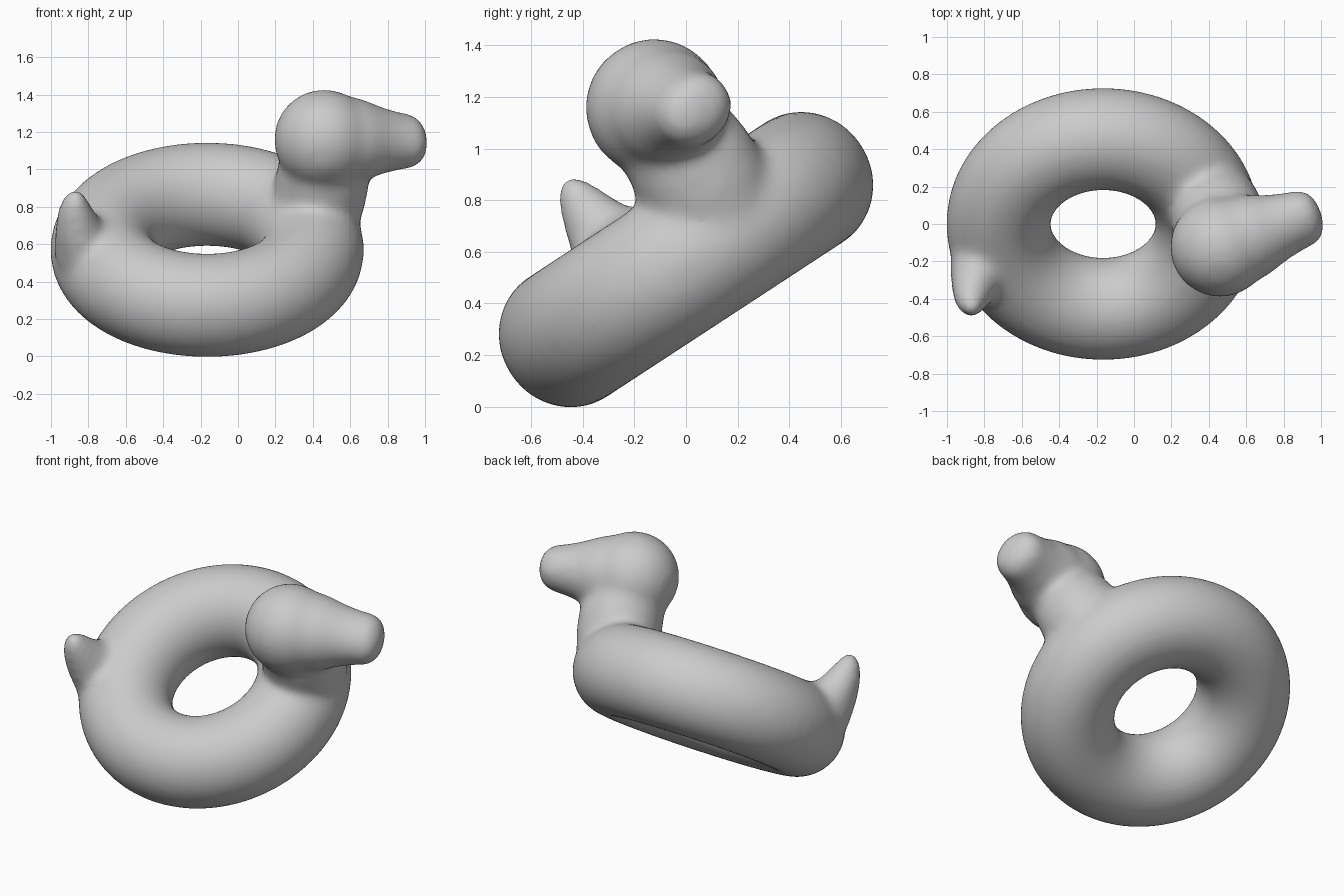
import bpy, bmesh, math
from mathutils import Vector

if "Cube" in bpy.data.objects:
    bpy.data.objects.remove(bpy.data.objects["Cube"])

parts = []


def loft(name, rings, steps=32):
    """Closed tube through rings of (centre, half size across y, half size on the other axis)."""
    bm = bmesh.new()
    axis = (Vector(rings[-1][0]) - Vector(rings[0][0])).normalized()
    side = Vector((0, 1, 0))
    side = (side - axis * side.dot(axis)).normalized()
    other = axis.cross(side)
    loops = []
    for c, a, b in rings:
        loops.append([bm.verts.new(Vector(c)
                                   + side * a * math.cos(2 * math.pi * i / steps)
                                   + other * b * math.sin(2 * math.pi * i / steps))
                      for i in range(steps)])
    for l0, l1 in zip(loops, loops[1:]):
        for i in range(steps):
            j = (i + 1) % steps
            bm.faces.new((l0[i], l0[j], l1[j], l1[i]))
    bm.faces.new(loops[0])
    bm.faces.new(loops[-1])
    bmesh.ops.recalc_face_normals(bm, faces=bm.faces)
    me = bpy.data.meshes.new(name)
    bm.to_mesh(me)
    bm.free()
    ob = bpy.data.objects.new(name, me)
    bpy.context.collection.objects.link(ob)
    parts.append(ob)
    return ob


# Swim ring, lying flat in its own frame
bpy.ops.mesh.primitive_torus_add(major_radius=0.56, minor_radius=0.279,
                                 major_segments=96, minor_segments=48)
ring = bpy.context.object
ring.name = "duck_float"
ring.scale = (1, 0.97, 1)
bpy.ops.object.transform_apply(location=False, rotation=False, scale=True)

# Head
head_c = Vector((0.625, 0.22, 0.56))
bpy.ops.mesh.primitive_uv_sphere_add(segments=48, ring_count=32, radius=0.268, location=head_c)
bpy.context.object.name = "head"
parts.append(bpy.context.object)

# Neck
loft("neck", [((0.54, 0.19, 0.00), 0.25, 0.25),
              ((0.60, 0.215, 0.20), 0.255, 0.25),
              ((0.62, 0.225, 0.32), 0.25, 0.25),
              ((0.625, 0.225, 0.50), 0.22, 0.22)])

# Bill, tapering from the head to a blunt tip
reach = Vector((0.465, 0.13, -0.095))
loft("bill", [(head_c + reach * t, a, b) for t, a, b in
              ((0.10, 0.25, 0.25), (0.42, 0.225, 0.22), (0.65, 0.185, 0.178),
               (0.85, 0.165, 0.15), (1.00, 0.158, 0.138), (1.08, 0.135, 0.115),
               (1.14, 0.09, 0.075), (1.16, 0.03, 0.03))])

# Tail, a soft upturned cone
loft("tail", [((-0.60, -0.15, -0.05), 0.20, 0.20),
              ((-0.65, -0.19, 0.15), 0.20, 0.17),
              ((-0.695, -0.22, 0.30), 0.135, 0.12),
              ((-0.712, -0.225, 0.42), 0.09, 0.085),
              ((-0.712, -0.225, 0.49), 0.055, 0.055),
              ((-0.71, -0.225, 0.52), 0.02, 0.02)])

# Fuse the parts into one skin and soften the seams
bpy.ops.object.select_all(action='DESELECT')
for ob in parts:
    ob.select_set(True)
ring.select_set(True)
bpy.context.view_layer.objects.active = ring
bpy.ops.object.join()
fuse = ring.modifiers.new("fuse", 'REMESH')
fuse.mode = 'VOXEL'
fuse.voxel_size = 0.022
fuse.use_smooth_shade = True
soften = ring.modifiers.new("soften", 'SMOOTH')
soften.factor = 0.5
soften.iterations = 20

# Tilt the whole float so its back edge is raised
ring.rotation_euler = (math.radians(33.2), 0, 0)
ring.location = (-0.165, 0, 0.57)
